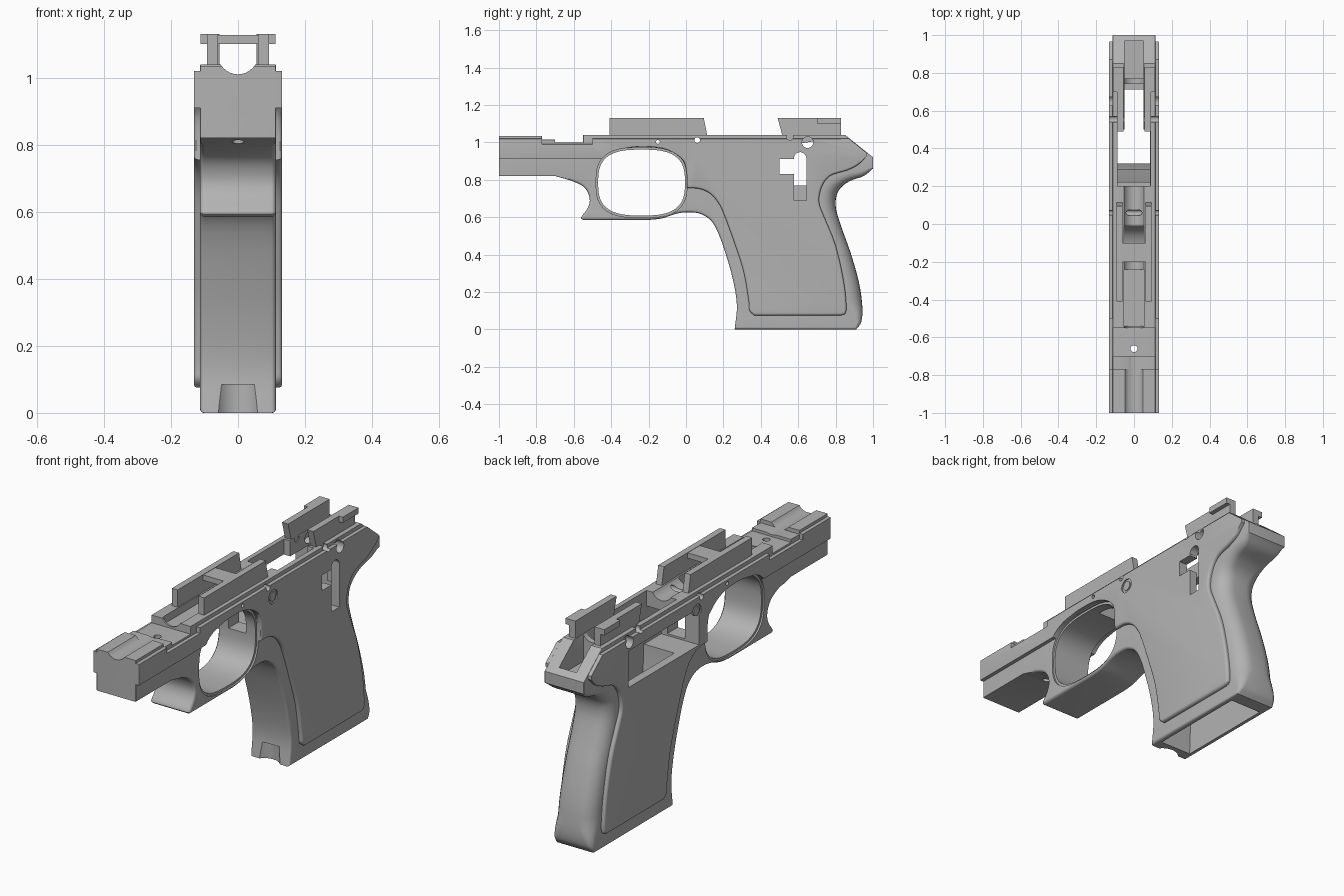
import bpy, bmesh, math
from mathutils import Vector

old = bpy.data.objects.get("Cube")
if old:
    bpy.data.objects.remove(old, do_unlink=True)

grey = bpy.data.materials.new("plain grey")
grey.use_nodes = True
colour = (.45, .45, .45, 1)
grey.diffuse_color = colour
grey.node_tree.nodes["Principled BSDF"].inputs["Base Color"].default_value = colour


def finish(name, bm):
    bmesh.ops.remove_doubles(bm, verts=bm.verts, dist=.0001)
    bmesh.ops.recalc_face_normals(bm, faces=bm.faces)
    mesh = bpy.data.meshes.new(name)
    bm.to_mesh(mesh)
    bm.free()
    mesh.materials.append(grey)
    obj = bpy.data.objects.new(name, mesh)
    bpy.context.collection.objects.link(obj)
    return obj


def smooth(points, steps=4):
    """Open spline through the points."""
    p = [Vector(q) for q in points]
    p = [p[0] * 2 - p[1]] + p + [p[-1] * 2 - p[-2]]
    out = []
    for a, b, c, d in zip(p, p[1:], p[2:], p[3:]):
        for i in range(steps):
            t = i / steps
            out.append(b + (c - a) * (t / 2) + (a * 2 - b * 5 + c * 4 - d) * (t * t / 2)
                       + (b * 3 - a - c * 3 + d) * (t ** 3 / 2))
    return out + [p[-2]]


def slab(name, profile, left, right, radius=None, steps=6):
    """Side profile (y, z) spanning x, with an edge radius per point."""
    pts = []
    for q in map(Vector, profile):
        if not pts or (q - pts[-1]).length > .001:
            pts.append(q)
    n = len(pts)
    area = sum(pts[i - 1].cross(pts[i]) for i in range(n))
    normals = []
    for i in range(n):
        a = (pts[i] - pts[i - 1]).normalized()
        b = (pts[(i + 1) % n] - pts[i]).normalized()
        na, nb = Vector((a.y, -a.x)), Vector((b.y, -b.x))
        normal = (na + nb) / max(1 + na.dot(nb), .5)
        normals.append(normal if area > 0 else -normal)
    bm = bmesh.new()
    rings = []
    angles = [math.pi / 2 * k / steps for k in range(steps + 1)] if radius else [0]
    for side, angle in [(-1, a) for a in reversed(angles)] + [(1, a) for a in angles]:
        ring = []
        for p, normal in zip(pts, normals):
            r = radius(p) if radius else 0
            q = p - normal * r * (1 - math.cos(angle))
            inset = r * (1 - math.sin(angle))
            x = left + inset if side < 0 else right - inset
            ring.append(bm.verts.new((x, q.x, q.y)))
        rings.append(ring)
    for a, b in zip(rings, rings[1:]):
        for i in range(n):
            j = (i + 1) % n
            bm.faces.new((a[i], a[j], b[j], b[i]))
    bm.faces.new(rings[0])
    bm.faces.new(rings[-1])
    return finish(name, bm)


def box(name, left, right, front, back, low, high):
    return slab(name, [(front, low), (back, low), (back, high), (front, high)], left, right)


def disc(y, z, ry, rz=None, power=2.0, count=32):
    """Closed round or squarish outline."""
    rz = rz or ry
    def bend(v):
        return math.copysign(abs(v) ** (2 / power), v)
    turns = [math.tau * (i + .5) / count for i in range(count)]
    return [(y + ry * bend(math.cos(t)), z + rz * bend(math.sin(t))) for t in turns]


def rod(name, axis, centre, radius, length):
    bm = bmesh.new()
    bmesh.ops.create_cone(bm, cap_ends=True, segments=32, radius1=radius,
                          radius2=radius, depth=length)
    turn = Vector((0, 0, 1)).rotation_difference(Vector(axis)).to_matrix()
    bmesh.ops.rotate(bm, matrix=turn, verts=bm.verts)
    bmesh.ops.translate(bm, vec=centre, verts=bm.verts)
    return finish(name, bm)


def combine(target, tool, operation):
    mod = target.modifiers.new("shape", "BOOLEAN")
    mod.operation, mod.solver, mod.object = operation, "EXACT", tool
    bpy.context.view_layer.objects.active = target
    bpy.ops.object.modifier_apply(modifier=mod.name)
    bpy.data.objects.remove(tool, do_unlink=True)


# Narrow core: dust cover, trigger guard, grip and tang in one outline
top = [(-1, .82), (-1, 1.035), (-.77, 1.035), (-.77, 1.015), (-.7, 1.015), (-.7, 1),
       (-.55, 1), (-.55, 1.04), (.85, 1.04), (1, .92), (1, .86)]
backstrap = smooth([(1, .86), (.95, .82), (.87, .79), (.815, .74), (.8, .66), (.83, .55),
                    (.88, .41), (.925, .25), (.943, .12), (.937, .04), (.91, 0)])
front_strap = smooth([(.26, 0), (.272, .13), (.25, .27), (.21, .41), (.17, .52),
                      (.13, .585), (.07, .62), (0, .626), (-.06, .616), (-.13, .593),
                      (-.2, .585)])
guard_nose = smooth([(-.55, .585), (-.56, .6), (-.525, .65), (-.515, .7), (-.54, .755),
                     (-.6, .79), (-.7, .82)])


def core_radius(p):
    if p.x > .7 and p.y < .86:
        return .012 + .065 * max(0, min(1, p.y / .15, (.86 - p.y) / .14))
    return .014 if p.y < .8 else .003


frame = slab("frame", top + backstrap + front_strap + guard_nose, -.113, .113, core_radius)

# Wider raised side panels, from the front rail to the grip
panel = [(-1, 1.02), (-1, .91), (-.45, .91)]
panel += smooth([(-.45, .91), (-.4, .945), (-.33, .967), (-.24, .977), (-.12, .967),
                 (-.03, .92), (0, .86), (.005, .755)])
panel += smooth([(.005, .755), (.07, .752), (.13, .725), (.18, .665), (.22, .57), (.27, .43),
                 (.31, .3), (.335, .15), (.34, .1), (.365, .075)])
panel += smooth([(.83, .075), (.857, .1), (.845, .25), (.8, .45), (.74, .6), (.712, .68),
                 (.725, .76), (.77, .82), (.86, .85), (.92, .88), (.965, .925)])
panel += [(.965, .945), (.872, 1.02), (-.5, 1.02), (-.5, .99), (-.77, .99), (-.77, 1.02)]
combine(frame, slab("panel", panel, -.132, .132,
                    lambda p: .012 if p.y < .9 and p.x > -.4 else .002, 4), "UNION")

# Openings of the frame
well = [(.31, -.1), (.32, .15), (.29, .35), (.23, .55), (.22, .8), (.7, .8), (.74, .5),
        (.81, .25), (.84, .1), (.84, -.1)]
guard = (-.2375, .785)
cutters = [
    slab("guard_hole", disc(*guard, .232, .176, 2.9, 64), -.3, .3),
    slab("grip_hollow", well, -.088, .088),
    box("side_window", -.3, .086, .08, .66, .77, .96),
    box("top_opening", -.087, .087, .2, .5, .9, 1.2),
    box("rear_opening", -.05, .05, .5, .74, .7, 1.2),
    box("tail_slot", -.05, .05, .77, .97, .9, 1.2),
    box("guard_top_slot", -.052, .052, -.2, -.01, .85, 1.2),
    box("guard_back_slot", -.051, .051, -.06, .12, .78, .93),
    box("front_pocket", -.055, .055, -.54, -.24, 1, 1.2),
    rod("top_channel", (0, 1, 0), (0, 0, 1.07), .06, 2.4),
    rod("vertical_hole", (0, 0, 1), (0, -.66, .9), .018, .6),
    box("slot_upright", .05, .3, .577, .643, .69, .92),
    box("slot_arm", .05, .3, .5, .6, .83, .91),
    slab("slot_round", disc(.61, .915, .0325), .05, .3),
]
for y, z, r in [(.65, 1, .03), (.555, 1.03, .018), (.06, 1.012, .015),
                (-.15, 1.002, .01), (.1, .952, .016)]:
    cutters.append(rod("cross_hole", (1, 0, 0), (0, y, z), r, .6))
for side in (-1, 1):
    cutters.append(slab("guard_rim", disc(*guard, .243, .187, 2.9, 64),
                        *sorted((side * .104, side * .3))))
    cutters.append(rod("pin_recess", (1, 0, 0), (side * .176, .1, .952), .036, .1))
scoop = rod("front_scoop", (0, 0, 1), (0, .215, -.01), .074, .19)
cutters.append(scoop)
for cutter in cutters:
    combine(frame, cutter, "DIFFERENCE")

parts = [frame]

# Upper rails, mirrored left and right
for side, label in ((1, "left"), (-1, "right")):
    def span(a, b):
        return sorted((side * a, side * b))
    parts += [
        slab("front_rail_" + label, [(-.41, 1.03), (.115, 1.03), (.095, 1.13), (-.41, 1.13)],
             *span(.06, .093)),
        slab("rear_rail_" + label, [(.53, .98), (.83, 1.03), (.83, 1.13), (.49, 1.13)],
             *span(.055, .09)),
        box("rear_flange_" + label, *span(.08, .112), .7, .83, 1.1, 1.13),
        rod("pin_" + label, (1, 0, 0), (side * .124, .1, .952), .024, .014),
    ]
parts.append(box("rail_bridge", -.07, .07, -.2, -.1, 1.1, 1.128))

# Smooth the curved surfaces, keep hard edges
for part in parts:
    bpy.ops.object.select_all(action="DESELECT")
    part.select_set(True)
    bpy.context.view_layer.objects.active = part
    bpy.ops.object.shade_smooth_by_angle(angle=math.radians(30))
